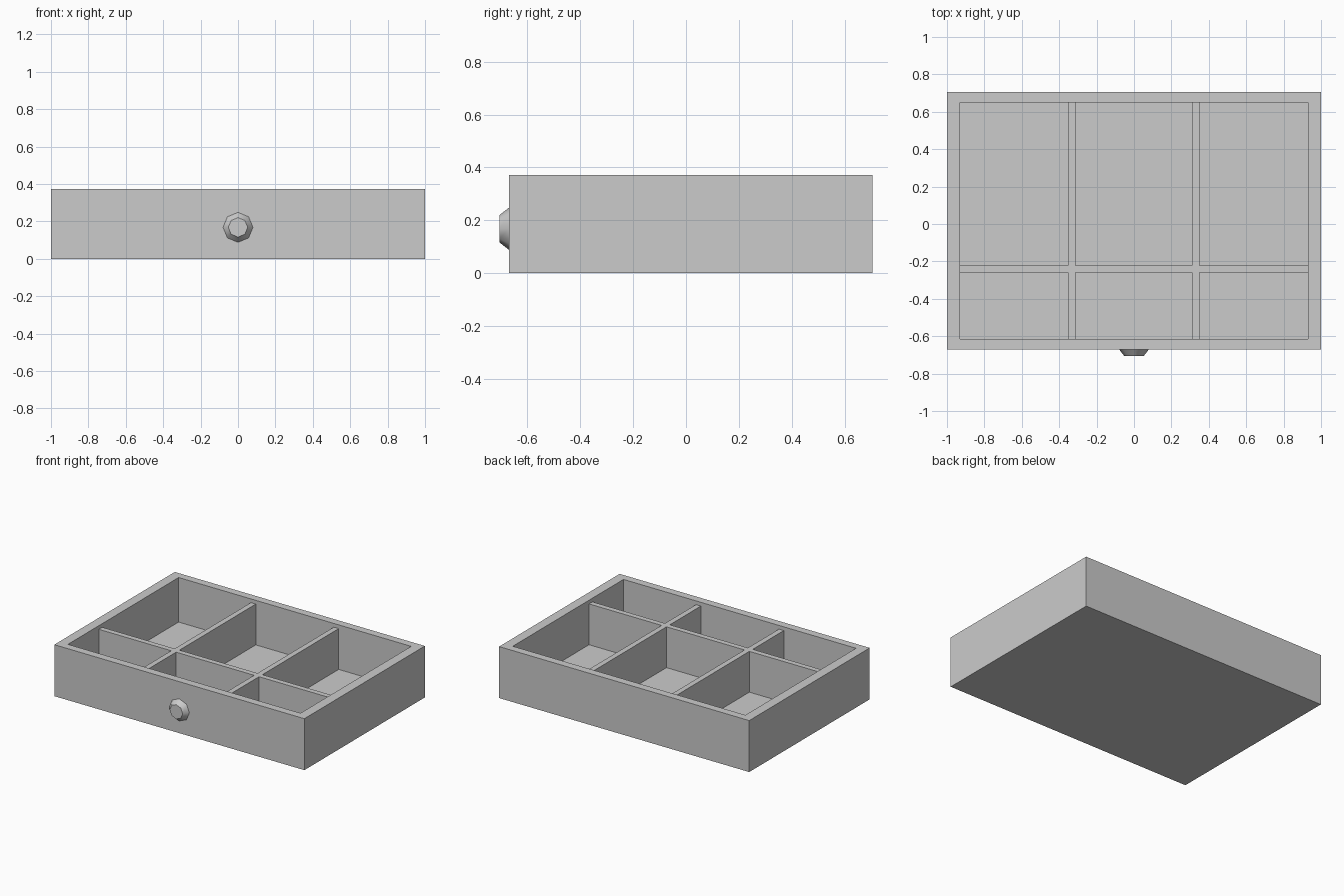
import bpy, bmesh, math
from mathutils import Matrix

if "Cube" in bpy.data.objects:
    bpy.data.objects.remove(bpy.data.objects["Cube"])

def finish(name, bm):
    bmesh.ops.recalc_face_normals(bm, faces=bm.faces)
    me = bpy.data.meshes.new(name)
    bm.to_mesh(me)
    bm.free()
    ob = bpy.data.objects.new(name, me)
    bpy.context.collection.objects.link(ob)
    return ob

FRONT, BACK, TOP = -0.67, 0.706, 0.372
IN_X, IN_FRONT, IN_BACK, FLOOR = 0.93, -0.614, 0.65, 0.05

# Tray shell: box with its top inset and pushed down to the floor
bm = bmesh.new()
bmesh.ops.create_cube(bm, size=1)
for v in bm.verts:
    v.co = (math.copysign(1, v.co.x), BACK if v.co.y > 0 else FRONT, TOP if v.co.z > 0 else 0)
top = max(bm.faces, key=lambda f: f.calc_center_median().z)
bmesh.ops.inset_region(bm, faces=[top], thickness=0.05)
for v in top.verts:
    v.co.x = math.copysign(IN_X, v.co.x)
    v.co.y = IN_BACK if v.co.y > 0 else IN_FRONT
floor = bmesh.ops.extrude_discrete_faces(bm, faces=[top])["faces"][0]
for v in floor.verts:
    v.co.z = FLOOR
finish("tray_shell", bm)

# Dividers: one cross-shaped lattice extruded up from grid cells
xs = [-IN_X, -0.352, -0.313, 0.311, 0.35, IN_X]
ys = [IN_FRONT, -0.26, -0.221, IN_BACK]
bm = bmesh.new()
for i in range(5):
    for j in range(3):
        if i % 2 or j == 1:
            bm.faces.new([bm.verts.new((xs[a], ys[b], FLOOR)) for a, b in
                          ((i, j), (i + 1, j), (i + 1, j + 1), (i, j + 1))])
bmesh.ops.remove_doubles(bm, verts=bm.verts, dist=1e-4)
ext = bmesh.ops.extrude_face_region(bm, geom=bm.faces[:], use_keep_orig=True)
for v in (g for g in ext["geom"] if isinstance(g, bmesh.types.BMVert)):
    v.co.z = 0.345
finish("dividers", bm)

# Knob: tapered eight-sided button on the front
bm = bmesh.new()
bmesh.ops.create_cone(bm, cap_ends=True, segments=8, radius1=0.08, radius2=0.052,
                      depth=0.036, matrix=Matrix.Translation((0, FRONT - 0.018, 0.168))
                      @ Matrix.Rotation(math.pi / 2, 4, 'X'))
knob = finish("knob", bm)
bpy.context.view_layer.objects.active = knob
knob.select_set(True)
bpy.ops.object.shade_smooth_by_angle(angle=math.radians(45))
